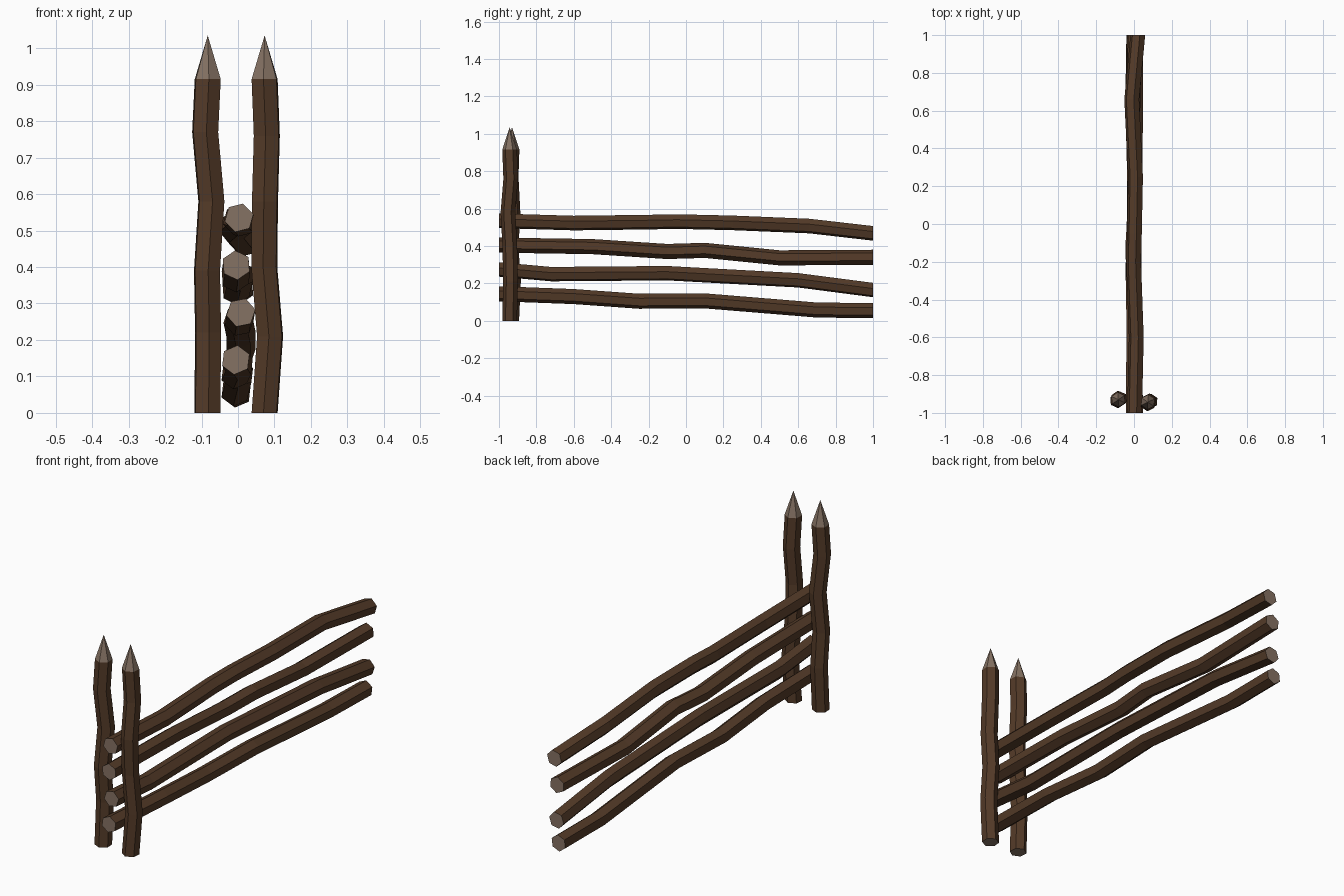
import bpy, bmesh, math
from mathutils import Vector

if "Cube" in bpy.data.objects:
    bpy.data.objects.remove(bpy.data.objects["Cube"])


def material(name, rgb):
    m = bpy.data.materials.new(name)
    m.diffuse_color = (*rgb, 1)
    m.use_nodes = True
    m.node_tree.nodes["Principled BSDF"].inputs["Base Color"].default_value = m.diffuse_color
    return m


BARK = material("brown bark", (0.088, 0.043, 0.021))
CUT = material("pale cut wood", (0.235, 0.168, 0.125))
SIDES = 6


def pole(name, path, radius, u, v, phase, tip=None):
    """Crooked six-sided log: rings in the u-v plane at each path point."""
    bm = bmesh.new()
    rings = []
    for p in path:
        ring = []
        for i in range(SIDES):
            a = phase + math.tau * i / SIDES
            ring.append(bm.verts.new(Vector(p) + radius * (u * math.cos(a) + v * math.sin(a))))
        rings.append(ring)
    for a, b in zip(rings, rings[1:]):
        for i in range(SIDES):
            j = (i + 1) % SIDES
            bm.faces.new((a[i], a[j], b[j], b[i]))
    # sawn ends, or a sharpened point
    bm.faces.new(rings[0]).material_index = 1
    if tip:
        t = bm.verts.new(tip)
        for i in range(SIDES):
            bm.faces.new((rings[-1][i], rings[-1][(i + 1) % SIDES], t)).material_index = 1
    else:
        bm.faces.new(rings[-1]).material_index = 1
    bmesh.ops.recalc_face_normals(bm, faces=bm.faces)
    me = bpy.data.meshes.new(name)
    bm.to_mesh(me)
    bm.free()
    me.materials.append(BARK)
    me.materials.append(CUT)
    bpy.context.collection.objects.link(bpy.data.objects.new(name, me))


X, Y, Z = Vector((1, 0, 0)), Vector((0, 1, 0)), Vector((0, 0, 1))

# Four stacked crooked rails, bottom to top, along y
rails = [
    ([(-.006, -1, .145), (.003, -.6, .130), (-.008, -.25, .105),
      (.004, .1, .107), (-.008, .7, .058), (-.003, 1, .055)], 1.45),
    ([(.008, -1, .275), (.004, -.72, .250), (.000, -.1, .255),
      (.008, .6, .217), (.008, 1, .165)], 1.25),
    ([(-.005, -1, .405), (-.004, -.5, .397), (-.008, -.1, .371),
      (.004, .1, .377), (-.006, .5, .337), (.005, 1, .340)], 1.65),
    ([(.003, -1, .535), (.012, -.6, .523), (-.002, -.2, .528), (.002, -.05, .531),
      (.008, .25, .524), (-.012, .66, .507), (.020, 1, .468)], 1.30),
]
for n, (path, phase) in enumerate(rails, 1):
    pole(f"rail_{n}", path, .0405, X, Z, phase)

# Two upright sharpened posts either side of the rails
pole("left_post",
     [(-.084, -.932, 0), (-.082, -.922, .22), (-.085, -.935, .39),
      (-.073, -.925, .58), (-.090, -.935, .77), (-.083, -.930, .915)],
     .0395, X, Y, math.pi / 2 + .08, (-.083, -.930, 1.035))
pole("right_post",
     [(.073, -.943, 0), (.088, -.938, .21), (.072, -.942, .40),
      (.074, -.952, .58), (.079, -.937, .76), (.073, -.943, .915)],
     .0395, X, Y, math.pi / 2 - .08, (.073, -.943, 1.035))
